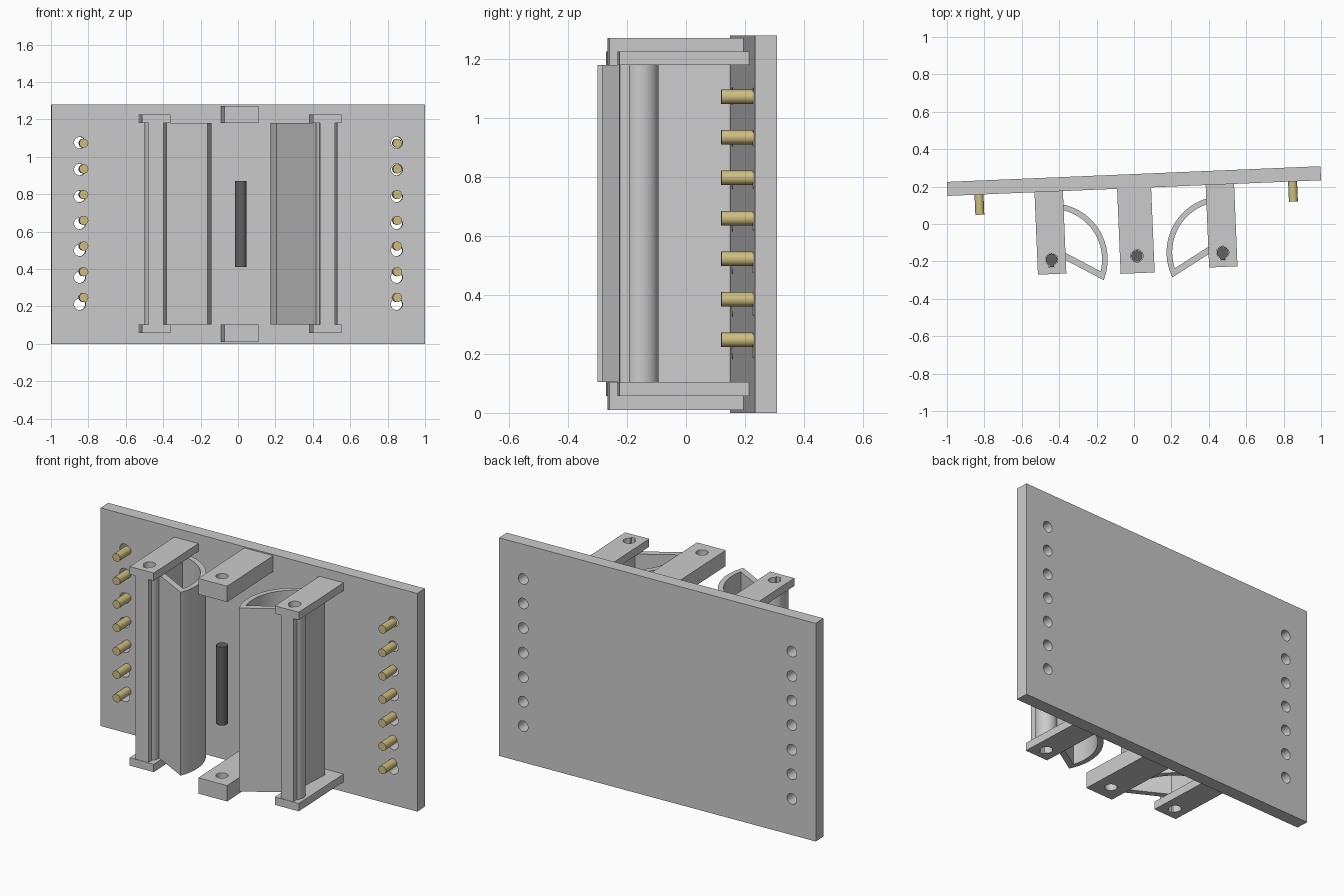
import bpy
from math import sin, cos, pi, radians, sqrt, asin
from mathutils import Matrix, Vector

if "Cube" in bpy.data.objects:
    bpy.data.objects.remove(bpy.data.objects["Cube"])

# Whole assembly is built around the plate's front face, then yawed slightly
FRAME = Matrix.Translation((0.0015, 0.192, 0)) @ Matrix.Rotation(radians(2.4), 4, 'Z')


def material(name, colour):
    m = bpy.data.materials.new(name)
    m.diffuse_color = colour
    m.use_nodes = True
    m.node_tree.nodes["Principled BSDF"].inputs["Base Color"].default_value = m.diffuse_color
    return m


brass = material("brass", (0.62, 0.52, 0.22, 1))
dark = material("dark_steel", (0.12, 0.12, 0.12, 1))


def arc(r, a0, a1, n, c=(0, 0)):
    return [(c[0] + r * cos(radians(a0 + (a1 - a0) * i / n)),
             c[1] + r * sin(radians(a0 + (a1 - a0) * i / n))) for i in range(n + 1)]


def circle(r, c=(0, 0), n=32):
    return arc(r, 0, 360, n, c)[:-1]


def rect(x0, y0, x1, y1):
    return [(x0, y0), (x1, y0), (x1, y1), (x0, y1)]


def slab(name, loops, depth, place, mat=None):
    """Extrude an outline (further loops are holes) by depth, centred on its plane."""
    cu = bpy.data.curves.new(name, 'CURVE')
    cu.dimensions = '2D'
    cu.fill_mode = 'BOTH'
    cu.extrude = depth / 2
    for pts in loops:
        sp = cu.splines.new('POLY')
        sp.points.add(len(pts) - 1)
        for p, q in zip(sp.points, pts):
            p.co = (q[0], q[1], 0, 1)
        sp.use_cyclic_u = True
    ob = bpy.data.objects.new(name, cu)
    bpy.context.collection.objects.link(ob)
    ob.matrix_world = FRAME @ place
    bpy.ops.object.select_all(action='DESELECT')
    ob.select_set(True)
    bpy.context.view_layer.objects.active = ob
    bpy.ops.object.convert(target='MESH')
    ob = bpy.context.view_layer.objects.active
    bpy.ops.object.shade_smooth_by_angle(angle=radians(30))
    if mat:
        ob.data.materials.append(mat)
    return ob


def upright(name, loops, z0, z1, u=0, v=0, mat=None):
    return slab(name, loops, z1 - z0, Matrix.Translation((u, v, (z0 + z1) / 2)), mat)


FACING = Matrix.Rotation(pi / 2, 4, 'X')

# Back plate with two columns of holes
holes = [circle(0.031, (s * 0.848, 0.212 + 0.144 * i), 24) for s in (-1, 1) for i in range(7)]
slab("back_plate", [rect(-0.9994, 0, 0.9994, 1.28)] + holes, 0.075,
     Matrix.Translation((0, 0.0375, 0)) @ FACING)

# Brass contact pins
for side, u in (("left", -0.831), ("right", 0.847)):
    for i in range(7):
        slab(f"{side}_contact_pin_{i + 1}", [circle(0.024, n=24)], 0.108,
             Matrix.Translation((u, -0.054, 0.248 + 0.1375 * i)) @ FACING, brass)

HV = -0.363          # hinge axis distance in front of the plate
HU = 0.458           # hinge axis offset to each side
R = 0.033


def keyhole(r=R, w=0.014, d=0.043):
    a = asin(w / r) * 180 / pi
    return arc(r, -90 + a, 270 - a, 32) + [(-w, -d), (w, -d)]


# Centre brackets and centre pin
for name, z0 in (("lower", 0.01), ("upper", 1.18)):
    upright(f"{name}_centre_bracket", [rect(-0.091, -0.092, 0.091, -HV), circle(R)],
            z0, z0 + 0.093, -0.001, HV)
upright("centre_hinge_pin", [circle(0.031)], 0.41, 0.87, -0.001, HV, dark)


def flap_loops(s, r=0.30, wall=0.03, k=0.036, mid=33, half=57):
    """Hollow sector: outer outline and inner outline, mirrored by s."""
    out = arc(r, mid - half, mid + half, 40)
    mr = radians(mid)
    apex = Vector((k * cos(mr), k * sin(mr)))
    edge = (Vector(out[0]) - apex).normalized()
    ang = Vector((cos(mr), sin(mr))).angle(edge)
    k2, r2 = k + (wall + 0.004) / sin(ang), r - wall
    d = -k2 * cos(ang) + sqrt(r2 ** 2 - (k2 * sin(ang)) ** 2)
    h2 = asin(d * sin(ang) / r2) * 180 / pi
    inn = arc(r2, mid - h2, mid + h2, 40)
    return [[(s * x, y) for x, y in loop] for loop in
            (out + [tuple(apex)], inn + [(k2 * cos(mr), k2 * sin(mr))])]


# Side brackets, hinge barrels, hollow curved flaps and hinge pins
for side, s in (("left", 1), ("right", -1)):
    u = -s * HU
    for name, z0 in (("lower", 0.058), ("upper", 1.18)):
        upright(f"{name}_{side}_bracket", [rect(-0.076, -0.078, 0.076, -HV), keyhole()],
                z0, z0 + 0.046, u, HV)
    a = asin(0.04 / 0.058) * 180 / pi
    barrel = arc(0.058, -90 + a, 270 - a, 40) + [(-0.04, -0.075), (0.04, -0.075)]
    upright(f"{side}_hinge_barrel", [barrel, keyhole()], 0.104, 1.18, u, HV)
    upright(f"{side}_flap", flap_loops(s), 0.104, 1.18, u, HV)
    upright(f"{side}_hinge_pin", [keyhole(0.031, 0.012, 0.041)], 0.41, 0.87, u, HV, dark)
